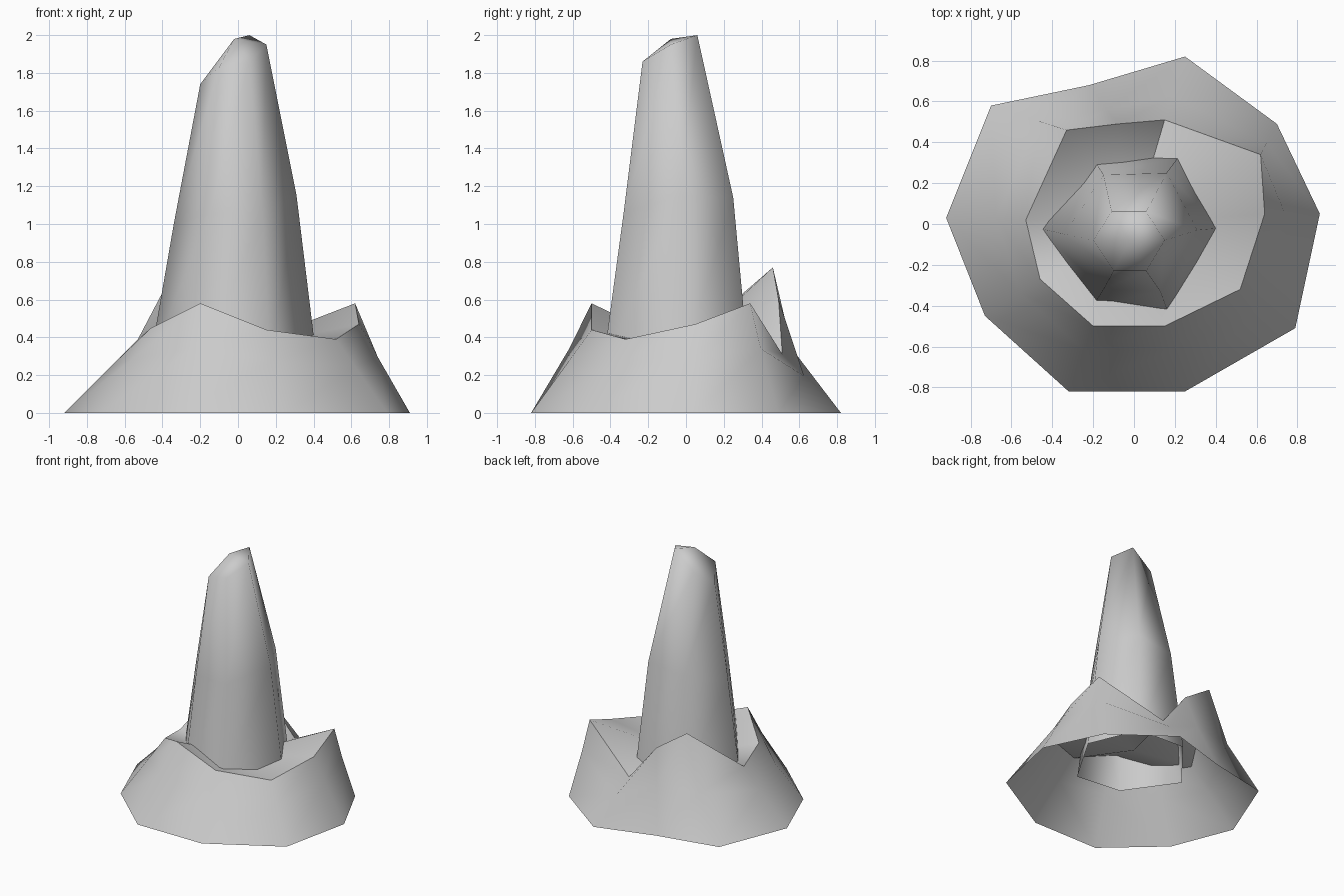
import bpy
import bmesh
from math import radians
from mathutils import Vector

default_cube = bpy.data.objects.get("Cube")
if default_cube:
    bpy.data.objects.remove(default_cube, do_unlink=True)

# Single stone colour
stone = bpy.data.materials.new("grey_stone")
stone.use_nodes = True
colour = (0.6, 0.6, 0.6, 1)
stone.diffuse_color = colour
stone.node_tree.nodes["Principled BSDF"].inputs["Base Color"].default_value = colour

# Rings run counter-clockwise, starting at -x
foot = [(-.92, .03, 0), (-.73, -.45, 0), (-.32, -.82, 0), (.25, -.82, 0), (.79, -.51, 0),
        (.91, .05, 0), (.7, .49, 0), (.25, .82, 0), (-.22, .68, 0), (-.7, .58, 0)]
rim = [(-.53, .02, .39), (-.46, -.27, .45), (-.2, -.5, .58), (.15, -.5, .44), (.52, -.32, .39),
       (.64, .05, .47), (.62, .34, .58), (.15, .51, .31), (-.08, .49, .6), (-.33, .46, .77)]
spire_foot = [(-.47, -.02, .25), (-.2, -.4, .25), (.17, -.44, .25),
              (.42, -.02, .25), (.22, .33, .28), (-.2, .32, .3)]
spire_waist = [(-.34, -.05, 1), (-.15, -.32, 1.06), (.13, -.33, 1.06),
               (.31, -.03, 1.15), (.16, .25, 1.14), (-.15, .24, 1.1)]
spire_top = [(-.2, -.08, 1.74), (-.1, -.23, 1.83), (.06, -.23, 1.86),
             (.15, -.08, 1.95), (.06, .06, 2), (-.11, .06, 1.86)]


def slope(lower, upper, amount, limit):
    """Ring part of the way between two rings, kept below a height limit."""
    ring = []
    for a, b in zip(lower, upper):
        p = Vector(a).lerp(Vector(b), amount)
        ring.append((p.x, p.y, min(p.z, limit)))
    return ring


def loft(name, rings, tip=None, angle=80):
    """Smooth shell through a stack of rings, optionally closed by a fan to a tip."""
    bm = bmesh.new()
    loops = [[bm.verts.new(p) for p in ring] for ring in rings]
    for lower, upper in zip(loops, loops[1:]):
        for i in range(len(lower)):
            bm.faces.new((lower[i - 1], lower[i], upper[i], upper[i - 1]))
    if tip:
        peak = bm.verts.new(tip)
        last = loops[-1]
        for i in range(len(last)):
            bm.faces.new((last[i - 1], last[i], peak))
    mesh = bpy.data.meshes.new(name)
    bm.to_mesh(mesh)
    bm.free()
    mesh.materials.append(stone)
    obj = bpy.data.objects.new(name, mesh)
    bpy.context.collection.objects.link(obj)
    bpy.ops.object.select_all(action='DESELECT')
    obj.select_set(True)
    bpy.context.view_layer.objects.active = obj
    bpy.ops.object.shade_smooth_by_angle(angle=radians(angle))


# Flared skirt with a jagged rim
loft("rock_skirt", [foot, slope(foot, rim, .63, .34), rim])

# Sunken floor stretched across the rim
loft("crater_floor", [rim], tip=(0, 0, .34))

# Six-sided spire, open below, reaching through the floor
loft("rock_spire", [spire_foot, spire_waist, spire_top], tip=(-.02, -.08, 1.98))
